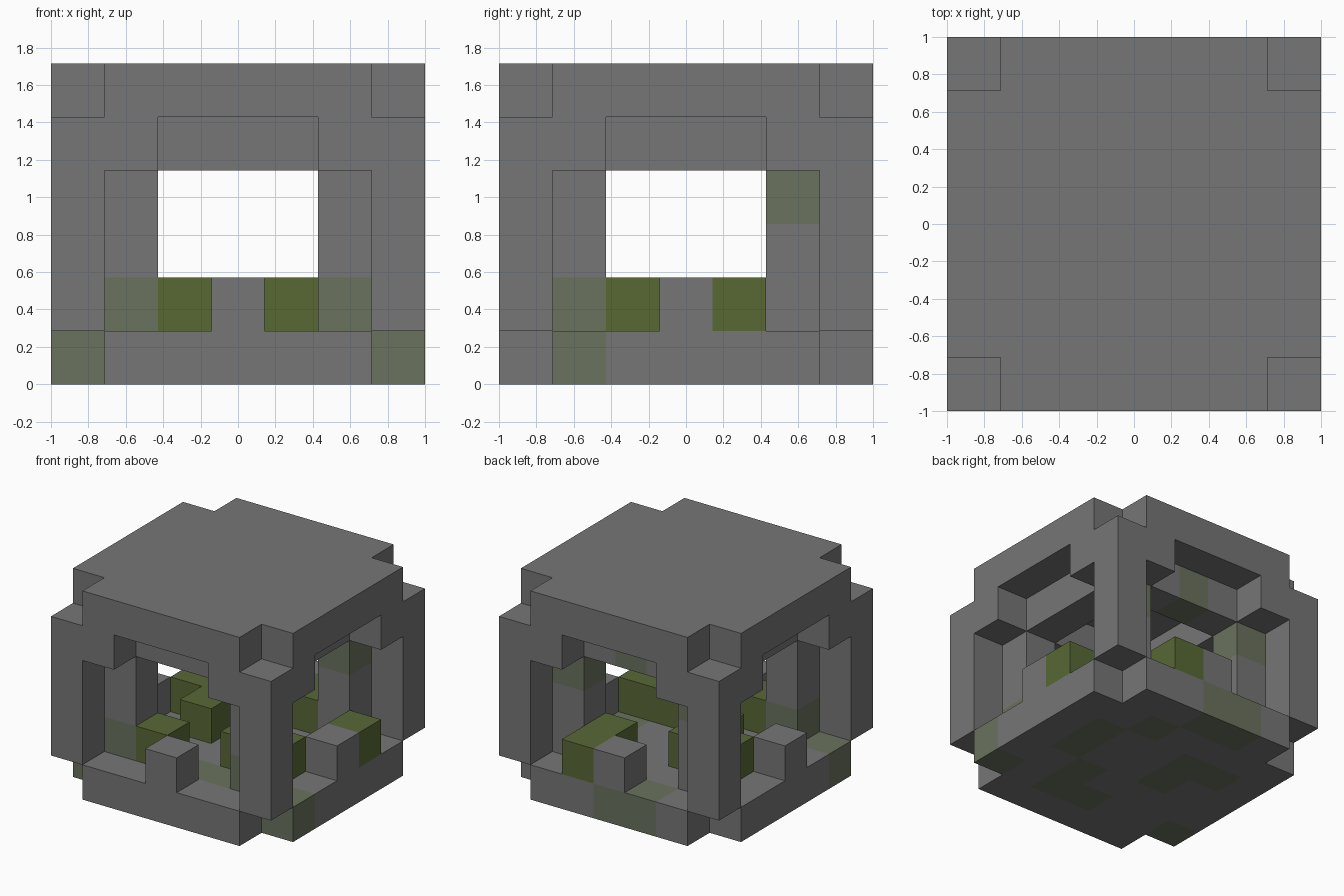
import bpy, bmesh
from mathutils import Vector
from itertools import product

cube = bpy.data.objects.get("Cube")
if cube:
    bpy.data.objects.remove(cube)

N, H = 7, 6            # blocks across and up
S = 2 / N              # block size
LAST, TOP = N - 1, H - 1


def material(name, rgb):
    m = bpy.data.materials.new(name)
    m.use_nodes = True
    m.diffuse_color = (*rgb, 1)
    bsdf = m.node_tree.nodes["Principled BSDF"]
    bsdf.inputs["Base Color"].default_value = (*rgb, 1)
    bsdf.inputs["Roughness"].default_value = 0.9
    return m


MATERIALS = [material("stone_grey", (0.18, 0.18, 0.18)),
             material("mossy_stone", (0.144, 0.168, 0.112)),
             material("moss_green", (0.098, 0.14, 0.036))]


def corner(i, j):
    return i in (0, LAST) and j in (0, LAST)


def slab(k):
    return {(i, j, k) for i, j in product(range(N), repeat=2) if not corner(i, j)}


# Stone parts as sets of block positions
parts = {
    "base_slab": slab(0),
    "roof_slab": slab(TOP),
    "corner_posts": {(i, j, k) for i in (0, LAST) for j in (0, LAST)
                     for k in range(1, TOP)},
    "inner_columns": {(i, j, k) for i in (1, LAST - 1) for j in (1, LAST - 1)
                      for k in range(1, TOP - 1)},
}

# Inner ring under the roof, with brackets reaching out to the posts
ring = {(i, j, TOP - 1) for i, j in product(range(1, LAST), repeat=2)
        if i in (1, LAST - 1) or j in (1, LAST - 1)}
for e, s in product((0, LAST), (1, LAST - 1)):
    ring |= {(e, s, TOP - 1), (s, e, TOP - 1)}
parts["roof_ring"] = ring

# One stone stud in the middle of each side
parts["wall_studs"] = {(3, 0, 1), (3, LAST, 1), (0, 3, 1), (LAST, 3, 1)}

# Moss growing on the floor
parts["moss_clumps"] = {(i, j, 1) for i, j in (
    (2, 1), (4, 2), (5, 2), (2, 3), (2, 4), (1, 4), (4, 5), (4, 6), (6, 4))}

# Stones that are partly overgrown
mossy = {(i, j, 0) for i, j in (
    (6, 1), (0, 1), (3, 6), (2, 6), (4, 5), (5, 4), (5, 3), (4, 2),
    (4, 1), (3, 1), (2, 3), (2, 4), (1, 4))}
mossy |= {(1, 1, 1), (5, 1, 1), (5, 5, 3), (1, 5, 3), (3, 5, 4)}

solid = set().union(*parts.values())


def build(name, cells):
    """Join blocks into one shell, leaving out faces that touch other blocks."""
    bm = bmesh.new()
    for c in sorted(cells):
        for axis, side in product(range(3), (0, 1)):
            neighbour = list(c)
            neighbour[axis] += 2 * side - 1
            if tuple(neighbour) in solid:
                continue
            u, v = (axis + 1) % 3, (axis + 2) % 3
            quad = []
            for du, dv in ((0, 0), (1, 0), (1, 1), (0, 1)):
                p = Vector(c)
                p[axis] += side
                p[u] += du
                p[v] += dv
                quad.append(bm.verts.new((p - Vector((N / 2, N / 2, 0))) * S))
            face = bm.faces.new(quad if side else quad[::-1])
            face.material_index = (2 if name == "moss_clumps"
                                   else 1 if c in mossy else 0)
    bmesh.ops.remove_doubles(bm, verts=bm.verts, dist=S / 100)
    bmesh.ops.dissolve_limit(bm, angle_limit=0.01, verts=bm.verts,
                             edges=bm.edges, delimit={'MATERIAL'})
    mesh = bpy.data.meshes.new(name)
    bm.to_mesh(mesh)
    bm.free()
    for m in MATERIALS:
        mesh.materials.append(m)
    bpy.context.collection.objects.link(bpy.data.objects.new(name, mesh))


for part_name, part_cells in parts.items():
    build(part_name, part_cells)
